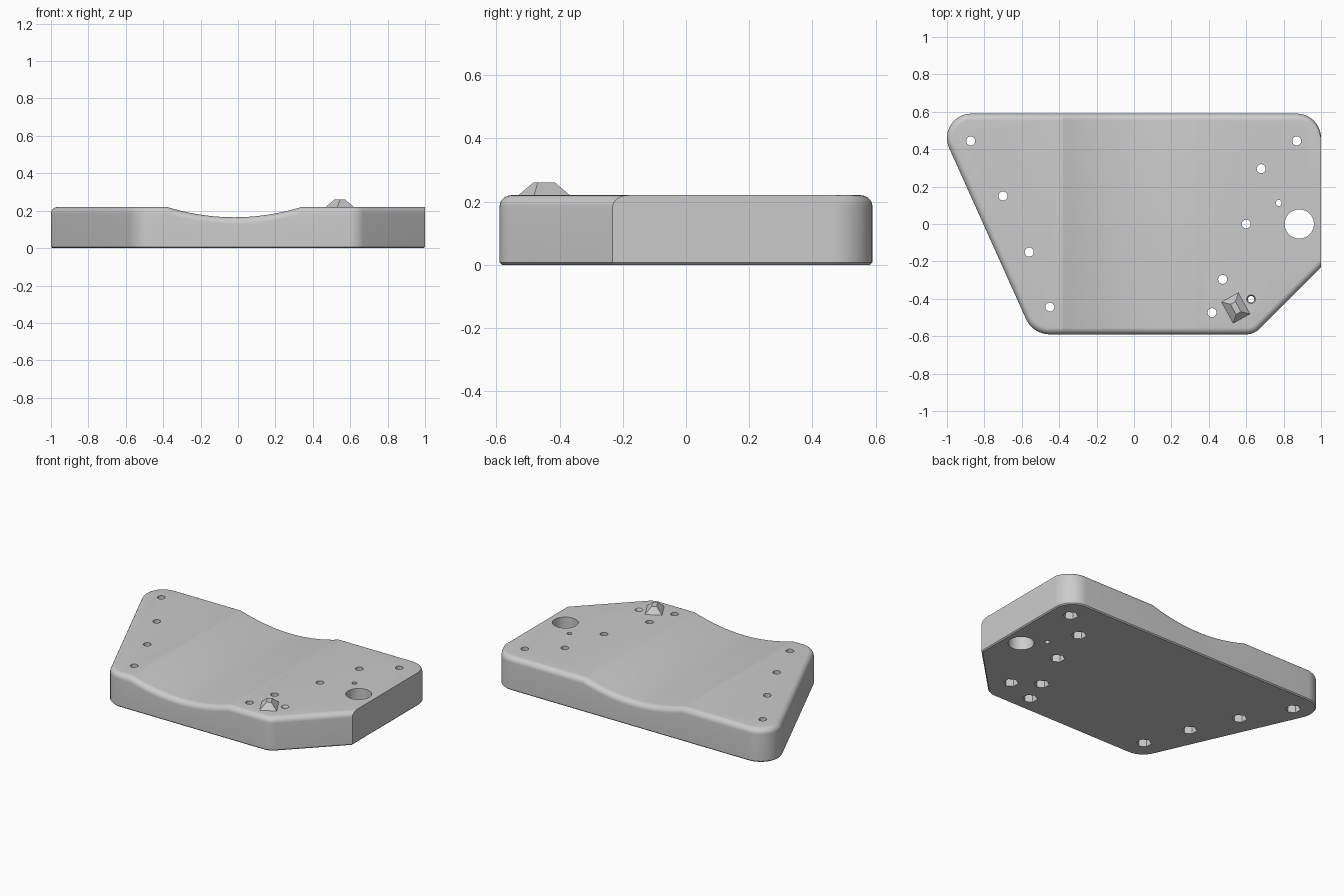
import bpy, bmesh, math
from mathutils import Vector, Matrix

default = bpy.data.objects.get("Cube")
if default:
    bpy.data.objects.remove(default, do_unlink=True)

grey = bpy.data.materials.new("light grey")
grey.use_nodes = True
colour = (0.6, 0.6, 0.6, 1)
grey.diffuse_color = colour
grey.node_tree.nodes["Principled BSDF"].inputs["Base Color"].default_value = colour

H, FILLET, CHAMFER = 0.22, 0.036, 0.007      # height, top rounding, bottom edge
SCOOP_X, SCOOP_HALF, SCOOP_DEPTH = -0.02, 0.36, 0.055


def make_object(name, bm):
    bmesh.ops.recalc_face_normals(bm, faces=bm.faces)
    mesh = bpy.data.meshes.new(name)
    bm.to_mesh(mesh)
    bm.free()
    ob = bpy.data.objects.new(name, mesh)
    bpy.context.collection.objects.link(ob)
    mesh.materials.append(grey)
    return ob


def add_cone(bm, x, y, z0, z1, r0, r1, sides=32):
    place = Matrix.Translation((x, y, (z0 + z1) / 2))
    bmesh.ops.create_cone(bm, cap_ends=True, segments=sides, radius1=r0,
                          radius2=r1, depth=z1 - z0, matrix=place)


# Plate outline: point, inward vector for the top rounding, inward vector below
outline = []
corners = [(0.87, 0.46, 0.13, 0, 90), (-0.87, 0.46, 0.13, 90, 204.8),
           (-0.45, -0.45, 0.14, 204.8, 270), (0.60, -0.49, 0.10, 270, 315)]
for cx, cy, r, a0, a1 in corners:
    steps = max(6, round((a1 - a0) / 7))
    for i in range(steps + 1):
        a = math.radians(a0 + (a1 - a0) * i / steps)
        n = Vector((math.cos(a), math.sin(a)))
        fade = math.sin(a) if a0 == 0 else 1      # no rounding on the right edge
        outline.append((Vector((cx, cy)) + n * r, -n * fade, -n))
outline.append((Vector((1, -0.232)), Vector((0, 1.414)), Vector((-1, 0.414))))

# Plate body as stacked rings
layers = [(0, CHAMFER, 2), (CHAMFER, 0, 2)]
for i in range(9):
    a = math.pi / 2 * i / 8
    layers.append((H - FILLET * (1 - math.sin(a)), FILLET * (1 - math.cos(a)), 1))
bm = bmesh.new()
rings = []
for z, inset, k in layers:
    ring = []
    for p in outline:
        q = p[0] + p[k] * inset
        ring.append(bm.verts.new((q.x, q.y, z)))
    rings.append(ring)
count = len(outline)
for low, high in zip(rings, rings[1:]):
    for i in range(count):
        j = (i + 1) % count
        bm.faces.new((low[i], low[j], high[j], high[i]))
bm.faces.new(rings[0][::-1])
bm.faces.new(rings[-1])

# Shallow scoop across the middle: slice, then lower the upper vertices
SLICES = 24
for i in range(SLICES + 1):
    x = SCOOP_X + SCOOP_HALF * (2 * i / SLICES - 1)
    bmesh.ops.bisect_plane(bm, geom=bm.verts[:] + bm.edges[:] + bm.faces[:],
                           dist=1e-6, plane_co=(x, 0, 0), plane_no=(1, 0, 0))
for v in bm.verts:
    t = (v.co.x - SCOOP_X) / SCOOP_HALF
    if v.co.z > 0.1 and abs(t) < 1:
        v.co.z -= SCOOP_DEPTH * (1 - t * t)
plate = make_object("plate", bm)

# Through holes
screws = [(-0.873, 0.444), (-0.70, 0.15), (-0.56, -0.15), (-0.45, -0.444),
          (0.87, 0.444), (0.68, 0.296), (0.60, 0), (0.474, -0.296), (0.417, -0.474)]
drill = bmesh.new()
for x, y in screws:
    add_cone(drill, x, y, -0.1, 0.4, 0.024, 0.024)
for x, y, r in [(0.774, 0.112, 0.016), (0.626, -0.402, 0.017), (0.884, 0, 0.078)]:
    add_cone(drill, x, y, -0.1, 0.4, r, r, 48 if r > 0.05 else 32)

# Six-sided nut pockets underneath, and one countersink on top
pockets = bmesh.new()
for x, y in screws + [(0.626, -0.402)]:
    add_cone(pockets, x, y, -0.1, 0.06, 0.046, 0.046, 6)
add_cone(pockets, 0.626, -0.402, H - 0.016, H + 0.01, 0.015, 0.029)

for name, cutter_bm in (("hole_cutter", drill), ("pocket_cutter", pockets)):
    cutter = make_object(name, cutter_bm)
    cutter.hide_render = True
    mod = plate.modifiers.new(name, 'BOOLEAN')
    mod.operation = 'DIFFERENCE'
    mod.solver = 'EXACT'
    mod.object = cutter
    bpy.context.view_layer.objects.active = plate
    bpy.ops.object.modifier_apply(modifier=mod.name)
    bpy.data.objects.remove(cutter, do_unlink=True)

bpy.ops.object.select_all(action='DESELECT')
plate.select_set(True)
bpy.context.view_layer.objects.active = plate
bpy.ops.object.shade_smooth_by_angle(angle=math.radians(14))

# Small tapered block beside the countersunk hole
bm = bmesh.new()
bmesh.ops.create_cube(bm, size=1)
for v in bm.verts:
    top = v.co.z > 0
    v.co.x *= 0.062 if top else 0.133
    v.co.y *= 0.03 if top else 0.106
    v.co.z = 0.26 if top else H - 0.002
turn = Matrix.Translation((0.544, -0.449, 0)) @ Matrix.Rotation(math.radians(-61), 4, 'Z')
bm.transform(turn)
make_object("tapered_block", bm)
